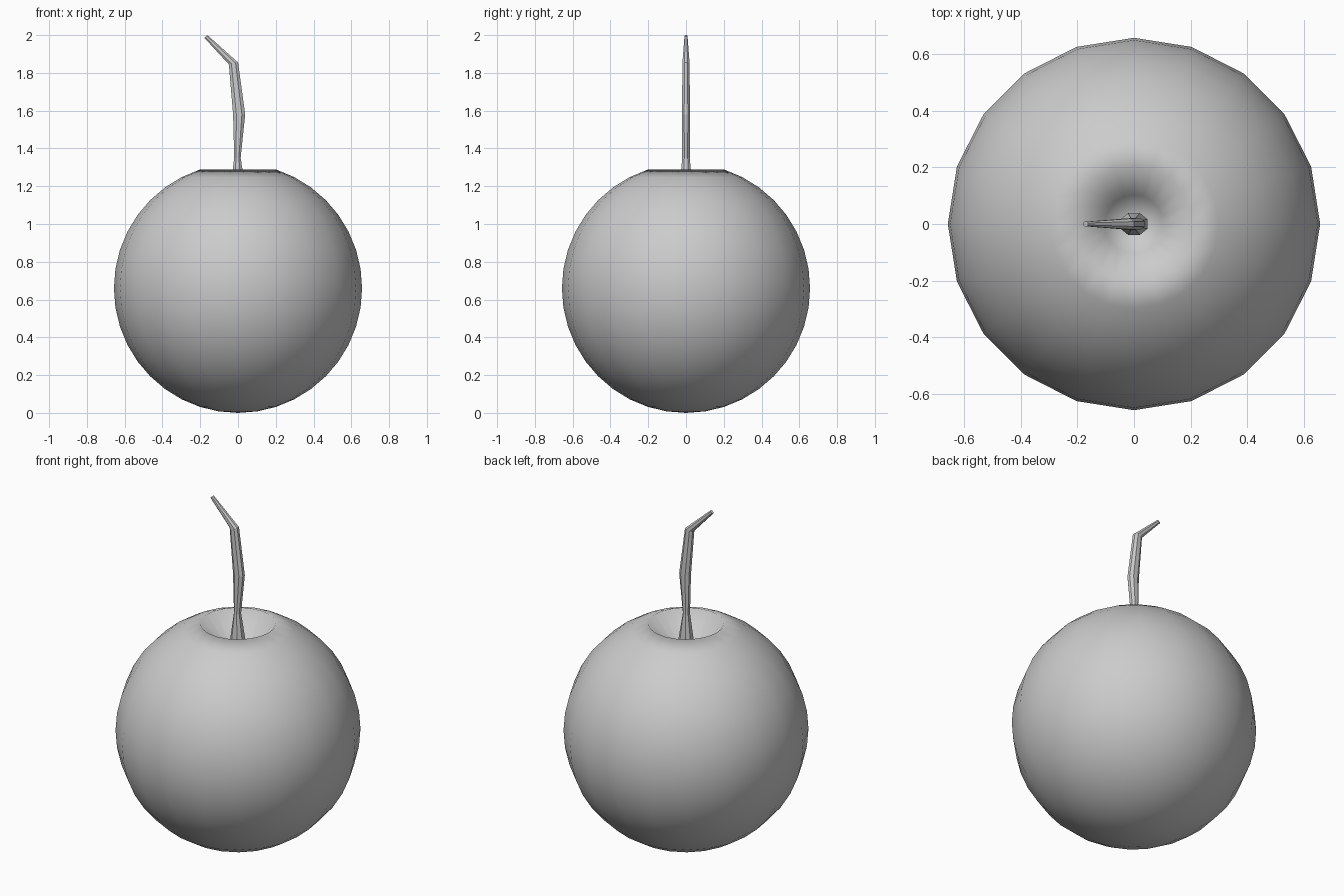
import bpy, bmesh, math

cube = bpy.data.objects.get("Cube")
if cube:
    bpy.data.objects.remove(cube, do_unlink=True)

grey = bpy.data.materials.new("plain_grey")
grey.use_nodes = True
colour = (0.6, 0.6, 0.6, 1)
grey.diffuse_color = colour
grey.node_tree.nodes["Principled BSDF"].inputs["Base Color"].default_value = colour


def finish(bm, name):
    bmesh.ops.recalc_face_normals(bm, faces=bm.faces)
    mesh = bpy.data.meshes.new(name)
    bm.to_mesh(mesh)
    bm.free()
    mesh.materials.append(grey)
    obj = bpy.data.objects.new(name, mesh)
    bpy.context.collection.objects.link(obj)
    return obj


# Fruit body: a sphere whose top is pushed in to make the stalk hollow
RADIUS, HALF = 0.657, 0.66
bm = bmesh.new()
bmesh.ops.create_uvsphere(bm, u_segments=20, v_segments=20, radius=1)
for v in bm.verts:
    r = math.hypot(v.co.x, v.co.y)
    if v.co.z > 0.999:
        v.co.z = 0.62
    elif v.co.z > 0.97:
        v.co.z = 0.72
    v.co.x *= RADIUS
    v.co.y *= RADIUS
    v.co.z = HALF + v.co.z * HALF
body = finish(bm, "fruit_body")
body.data.polygons.foreach_set("use_smooth", [True] * len(body.data.polygons))

# Stalk: chamfered box sections (centre x, z, half width, half depth, tilt)
SECTIONS = [
    (0.0, 1.14, 0.047, 0.038, 0),
    (-0.003, 1.35, 0.017, 0.020, 0),
    (0.006, 1.58, 0.032, 0.021, 0),
    (-0.024, 1.85, 0.025, 0.019, -0.2),
    (-0.170, 1.993, 0.011, 0.008, -0.7),
]
CORNERS = [(1, 0.45), (0.45, 1), (-0.45, 1), (-1, 0.45),
           (-1, -0.45), (-0.45, -1), (0.45, -1), (1, -0.45)]
bm = bmesh.new()
rings = []
for cx, cz, w, d, tilt in SECTIONS:
    rings.append([bm.verts.new((cx + a * w * math.cos(tilt), b * d,
                                cz - a * w * math.sin(tilt)))
                  for a, b in CORNERS])
for low, high in zip(rings, rings[1:]):
    for i in range(8):
        j = (i + 1) % 8
        bm.faces.new((low[i], low[j], high[j], high[i]))
bm.faces.new(rings[0])
bm.faces.new(rings[-1])
finish(bm, "stalk")
